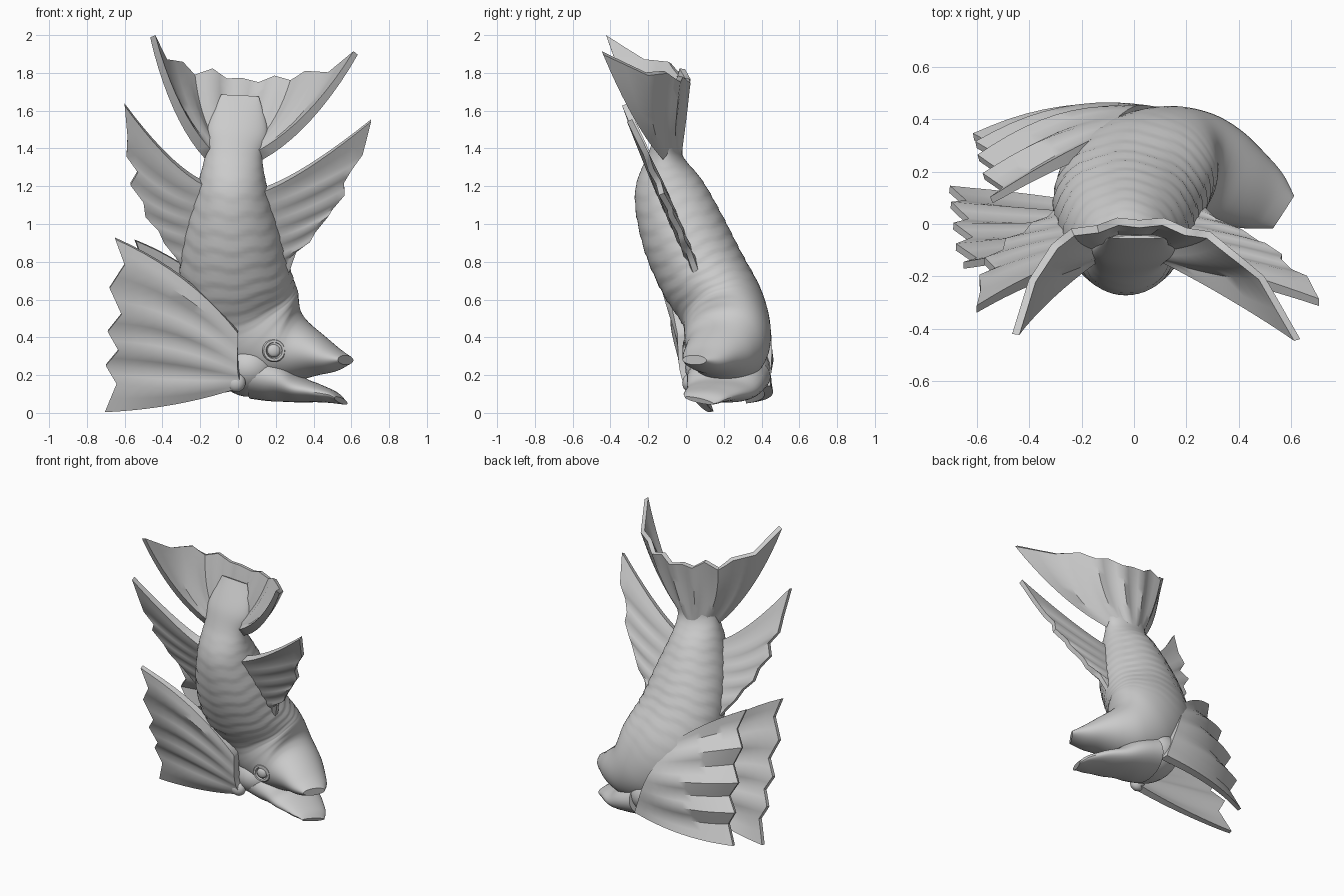
import bpy, bmesh, math
from mathutils import Vector, Matrix

if "Cube" in bpy.data.objects:
    bpy.data.objects.remove(bpy.data.objects["Cube"])


def finish(name, bm, angle=35):
    bmesh.ops.recalc_face_normals(bm, faces=bm.faces)
    me = bpy.data.meshes.new(name)
    bm.to_mesh(me)
    bm.free()
    me.shade_smooth()
    me.set_sharp_from_angle(angle=math.radians(angle))
    ob = bpy.data.objects.new(name, me)
    bpy.context.collection.objects.link(ob)
    return ob


def sample(pts, f):
    """Catmull-Rom value of a list of tuples at fraction f."""
    p = [Vector(q) for q in pts]
    s = min(max(f, 0), 1) * (len(p) - 1)
    i = min(int(s), len(p) - 2)
    t = s - i
    b, c = p[i], p[i + 1]
    a = p[i - 1] if i else b * 2 - c
    d = p[i + 2] if i + 2 < len(p) else c * 2 - b
    return 0.5 * (2 * b + (c - a) * t + (2 * a - 5 * b + 4 * c - d) * t * t
                  + (3 * b - a - 3 * c + d) * t ** 3)


def linear(pts, f):
    s = f * (len(pts) - 1)
    i = min(int(s), len(pts) - 2)
    return Vector(pts[i]).lerp(Vector(pts[i + 1]), s - i)


def loft(name, rows, rings, sides=40, scales=0.0, bands=20):
    """Rows are x, y, z, half height in the xz plane, half depth."""
    bm = bmesh.new()
    loops = []
    for k in range(rings + 1):
        f = k / rings
        r = sample(rows, f)
        c = Vector(r[:3])
        t = (Vector(sample(rows, f + .06)[:3]) - Vector(sample(rows, f - .06)[:3])).normalized()
        u = Vector((-t.z, 0, t.x)).normalized()
        v = t.cross(u)
        loop = []
        for j in range(sides):
            a = 2 * math.pi * j / sides
            fade = scales * min(1, max(0, (f - .15) * 8)) * min(1, max(0, (.56 - f) * 8))
            m = 1 + fade * (((f * bands + .3 * abs(math.sin(4 * a))) % 1) - .5)
            loop.append(bm.verts.new(c + u * r[3] * m * math.cos(a) + v * r[4] * m * math.sin(a)))
        loops.append(loop)
    for p, q in zip(loops, loops[1:]):
        for j in range(sides):
            bm.faces.new((p[j], p[j - 1], q[j - 1], q[j]))
    bm.faces.new(loops[0])
    bm.faces.new(loops[-1])
    return finish(name, bm)


def ball(name, pos, radii):
    bm = bmesh.new()
    bmesh.ops.create_uvsphere(bm, u_segments=32, v_segments=18, radius=1,
                              matrix=Matrix.Translation(pos) @ Matrix.Diagonal((*radii, 1)))
    return finish(name, bm)


def fan(name, base, ctrl, tips, ridge, thick, steps=10):
    """Ribbed fin: curved rays from a root line to a rim of tips and notches."""
    bm = bmesh.new()
    n = (len(tips) - 1) * 2
    rays = []
    for i in range(n + 1):
        f = i / n
        b, c, t = sample(base, f), sample(ctrl, f), linear(tips, f)
        rays.append([b * (1 - s) ** 2 + c * 2 * s * (1 - s) + t * s * s
                     for s in (k / steps for k in range(steps + 1))])
    grid = []
    for i, ray in enumerate(rays):
        row = []
        wave = math.cos(math.pi * i / 2)
        side = rays[min(i + 2, n)][-1] - rays[max(i - 2, 0)][-1]
        nor = side.cross(ray[-1] - ray[0]).normalized()
        for k, p in enumerate(ray):
            s = k / steps
            off = nor * ridge * wave * math.sin(math.pi * min(s * .75, .7))
            half = nor * thick * (1 - .5 * s) / 2
            row.append((bm.verts.new(p + off + half), bm.verts.new(p + off - half)))
        grid.append(row)
    for i in range(n):
        for k in range(steps):
            for s in (0, 1):
                bm.faces.new((grid[i][k][s], grid[i + 1][k][s], grid[i + 1][k + 1][s], grid[i][k + 1][s]))
        for k in (0, steps):
            bm.faces.new((grid[i][k][0], grid[i + 1][k][0], grid[i + 1][k][1], grid[i][k][1]))
    for i in (0, n):
        for k in range(steps):
            bm.faces.new((grid[i][k][0], grid[i][k + 1][0], grid[i][k + 1][1], grid[i][k][1]))
    return finish(name, bm, 40)


# Scaly body, from the tail root down and round into the head and upper jaw
loft("body_and_head", [
    (.01, -.05, 1.68, .1, .006), (0, -.09, 1.5, .16, .06), (-.02, -.11, 1.37, .15, .09),
    (-.03, -.095, 1.2, .185, .18), (-.03, -.02, .97, .25, .225), (-.02, .08, .75, .29, .235),
    (.03, .19, .56, .30, .225), (.13, .22, .42, .275, .23), (.24, .21, .35, .215, .22),
    (.33, .18, .325, .16, .195), (.42, .135, .305, .11, .16), (.5, .09, .285, .068, .125),
    (.57, .045, .28, .025, .075)], 170, 48, .022, 34)

# Lower jaw and gill bulge
loft("lower_jaw", [(.1, .23, .2, .13, .22), (.22, .21, .165, .11, .21), (.32, .18, .125, .07, .185),
                   (.42, .135, .105, .048, .15), (.5, .095, .085, .032, .12), (.545, .07, .065, .014, .085)], 24, 32)
ball("gill_cover", (.06, .22, .24), (.17, .225, .155))

# Eyes: low rim with a round pupil
for label, pos, nor in (("front_eye", (.19, 0, .33), (.15, -1, 0)),
                        ("back_eye", (.325, .35, .43), (.55, .75, .4))):
    m = Matrix.Translation(pos) @ Vector(nor).to_track_quat('Z', 'Y').to_matrix().to_4x4()
    bm = bmesh.new()
    bmesh.ops.create_uvsphere(bm, u_segments=20, v_segments=12, radius=1,
                              matrix=m @ Matrix.Diagonal((.035, .035, .018, 1)))
    ring = []
    for i in range(24):
        a = 2 * math.pi * i / 24
        ring.append([bm.verts.new(m @ Vector(((.05 + .012 * math.cos(b)) * math.cos(a),
                                              (.05 + .012 * math.cos(b)) * math.sin(a), .012 * math.sin(b))))
                     for b in (k * math.pi / 3 for k in range(6))])
    for i in range(24):
        for k in range(6):
            bm.faces.new((ring[i - 1][k - 1], ring[i][k - 1], ring[i][k], ring[i - 1][k]))
    finish(label, bm)

# Tail fin curling forward at both tips
fan("tail_fin",
    [(-.15, -.13, 1.36), (-.02, -.05, 1.36), (.11, -.13, 1.36)],
    [(-.36, -.27, 1.56), (-.2, -.1, 1.52), (0, -.03, 1.54), (.2, -.1, 1.5), (.4, -.27, 1.5)],
    [(-.46, -.42, 1.99), (-.38, -.22, 1.87), (-.31, -.08, 1.85), (-.23, -.04, 1.79), (-.14, -.01, 1.82),
     (-.06, 0, 1.77), (.02, .01, 1.77), (.11, 0, 1.75), (.2, -.02, 1.78), (.28, -.05, 1.76),
     (.37, -.1, 1.8), (.48, -.21, 1.8), (.63, -.44, 1.9)], .012, .06)


# Flat upper side fins: outline points in x, z on a sloping plane
def slope(pts):
    return [(x, .38 - .435 * z, z) for x, z in pts]


fan("right_side_fin", slope([(.1, 1.17), (.15, .95), (.18, .74)]),
    slope([(.32, 1.24), (.35, 1.08), (.3, .9), (.24, .76)]),
    slope([(.705, 1.55), (.66, 1.37), (.6, 1.29), (.56, 1.22), (.565, 1.16), (.5, 1.08),
           (.48, 1.05), (.41, .96), (.38, .91), (.31, .86), (.26, .72)]), .006, .06)
fan("left_side_fin", slope([(-.14, 1.2), (-.2, 1.0), (-.22, .74)]),
    slope([(-.33, 1.26), (-.38, 1.1), (-.34, .95), (-.28, .76)]),
    slope([(-.6, 1.63), (-.585, 1.47), (-.59, 1.36), (-.53, 1.28), (-.57, 1.21), (-.5, 1.12),
           (-.49, 1.04), (-.42, .97), (-.39, .9), (-.33, .83), (-.29, .76)]), .006, .06)

# Big ribbed lower fans, one on each flank
fan("front_fan",
    [(0, -.02, .43), (0, -.01, .25), (.02, .02, .14)],
    [(-.25, -.11, .74), (-.32, -.04, .42), (-.32, .07, .02)],
    [(-.65, -.17, .92), (-.6, -.13, .79), (-.68, -.1, .66), (-.615, -.05, .53), (-.69, -.02, .43),
     (-.63, .02, .34), (-.7, .06, .25), (-.64, .09, .16), (-.705, .12, .004)], .016, .055)
fan("back_fan",
    [(-.15, .3, .68), (0, .42, .42), (.1, .42, .14)],
    [(-.32, .2, .82), (-.28, .44, .44), (-.28, .46, .07)],
    [(-.54, .08, .91), (-.5, .14, .78), (-.57, .17, .68), (-.52, .21, .56), (-.59, .24, .46),
     (-.53, .27, .36), (-.6, .29, .27), (-.55, .31, .18), (-.61, .32, .05)], .016, .055)

# Knuckle where the front fan meets the gill
ball("fan_joint", (-.01, .02, .16), (.05, .04, .05))
